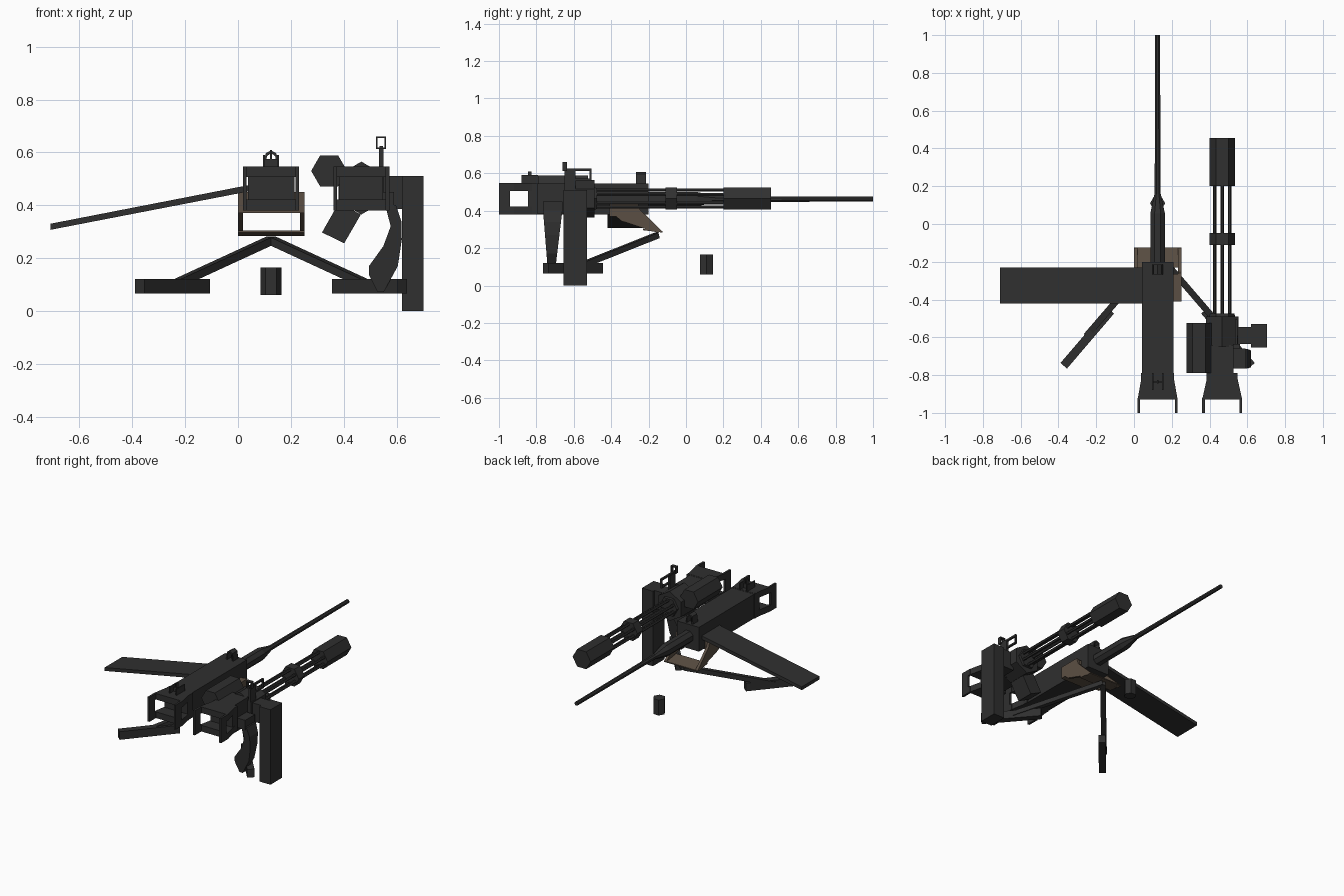
import bpy, bmesh, math
from mathutils import Vector

if "Cube" in bpy.data.objects:
    bpy.data.objects.remove(bpy.data.objects["Cube"])


def material(name, col):
    m = bpy.data.materials.new(name)
    m.diffuse_color = (*col, 1)
    m.use_nodes = True
    m.node_tree.nodes["Principled BSDF"].inputs["Base Color"].default_value = m.diffuse_color
    return m


GREY = material("dark gunmetal", (0.029, 0.029, 0.029))
BROWN = material("brown cradle paint", (0.105, 0.078, 0.057))


def finish(name, rings, mat=GREY):
    """Skin a list of equal-length rings and cap both ends."""
    bm = bmesh.new()
    vs = [[bm.verts.new(p) for p in r] for r in rings]
    n = len(vs[0])
    for a, b in zip(vs, vs[1:]):
        for i in range(n):
            j = (i + 1) % n
            bm.faces.new((a[i], a[j], b[j], b[i]))
    bm.faces.new(vs[0])
    bm.faces.new(vs[-1])
    bmesh.ops.recalc_face_normals(bm, faces=bm.faces)
    me = bpy.data.meshes.new(name)
    bm.to_mesh(me)
    bm.free()
    me.materials.append(mat)
    ob = bpy.data.objects.new(name, me)
    bpy.context.collection.objects.link(ob)
    return ob


def box(name, x0, x1, y0, y1, z0, z1, mat=GREY):
    return finish(name, [[(x0, y0, z), (x1, y0, z), (x1, y1, z), (x0, y1, z)] for z in (z0, z1)], mat)


def extrude_y(name, xz, y0, y1, mat=GREY):
    return finish(name, [[(x, y, z) for x, z in xz] for y in (y0, y1)], mat)


def extrude_x(name, yz, x0, x1, mat=GREY):
    return finish(name, [[(x, y, z) for y, z in yz] for x in (x0, x1)], mat)


def lathe_y(name, cx, cz, steps, n=6, rot=0.0):
    """Round part along y from (y, radius) steps."""
    ang = [rot + 2 * math.pi * i / n for i in range(n)]
    return finish(name, [[(cx + r * math.cos(a), y, cz + r * math.sin(a)) for a in ang] for y, r in steps])


def beam(name, p, q, w, h):
    """Square bar between two points, its width kept level."""
    p, q = Vector(p), Vector(q)
    d = (q - p).normalized()
    s = d.cross(Vector((0, 0, 1))).normalized() * w / 2
    u = s.normalized().cross(d) * h / 2
    return finish(name, [[c - s - u, c + s - u, c + s + u, c - s + u] for c in (p, q)])


def grip_frame(name, cx, w0):
    """Flared rear spade grip: top and bottom blocks plus two side posts."""
    w1 = 0.106
    for part, z0, z1 in (("top", 0.506, 0.547), ("bottom", 0.38, 0.422)):
        finish(f"{name}_{part}", [[(cx - w0, -0.80, z), (cx + w0, -0.80, z), (cx + w1, -0.93, z),
                                   (cx - w1, -0.93, z)] for z in (z0, z1)])
    for s in (-1, 1):
        a, b = sorted((cx + s * w1, cx + s * (w1 - 0.014)))
        box(f"{name}_post", a, b, -1.0, -0.94, 0.38, 0.547)
        for z0, z1 in ((0.38, 0.422), (0.506, 0.547)):
            box(f"{name}_post_arm", a, b, -0.941, -0.92, z0, z1)
    box(f"{name}_front_wall", cx - w0 - 0.005, cx + w0 + 0.005, -0.845, -0.79, 0.38, 0.546)


# ---- heavy gun ----
GX = 0.125
box("heavy_receiver", 0.042, 0.208, -0.80, -0.20, 0.38, 0.545)
grip_frame("heavy_grip", GX, 0.083)
lathe_y("heavy_barrel_jacket", GX, 0.462, [(-0.21, 0.042), (0.055, 0.042), (0.16, 0.018)], 8, math.pi / 8)
lathe_y("heavy_barrel", GX, 0.462, [(0.15, 0.017), (1.0, 0.014)], 8, math.pi / 8)

# sights
for s in (-1, 1):
    box("rear_sight_side", GX + s * 0.026 - 0.004, GX + s * 0.026 + 0.004, -0.88, -0.79, 0.54, 0.59)
    extrude_y("front_sight_ear", [(GX + s * 0.028, 0.54), (GX + s * 0.018, 0.54), (GX + s * 0.016, 0.585),
                                  (GX, 0.598), (GX, 0.608), (GX + s * 0.021, 0.596)], -0.268, -0.215)
box("rear_sight_bar", GX - 0.026, GX + 0.026, -0.84, -0.83, 0.54, 0.575)
box("rear_sight_post", GX - 0.004, GX + 0.004, -0.845, -0.825, 0.54, 0.61)
box("front_sight_post", GX - 0.004, GX + 0.004, -0.245, -0.237, 0.54, 0.59)

# sloping ammunition feed
extrude_y("ammo_feed", [(-0.71, 0.307), (0.06, 0.456), (0.06, 0.48), (-0.71, 0.33)], -0.42, -0.23)

# brown cradle: block, side arms, tip plate
box("cradle_block", 0.0, 0.252, -0.41, -0.265, 0.37, 0.45, BROWN)
arm = [(-0.41, 0.45), (-0.26, 0.45), (-0.245, 0.405), (-0.125, 0.288), (-0.155, 0.283), (-0.345, 0.345), (-0.41, 0.40)]
for x in (0.0, 0.234):
    extrude_x("cradle_arm", arm, x, x + 0.018, BROWN)
extrude_x("cradle_tip_plate", [(-0.125, 0.283), (-0.125, 0.29), (-0.23, 0.304), (-0.23, 0.296)], 0.0, 0.252, BROWN)

# tripod legs, feet and front peg
for s in (-1, 1):
    beam("tripod_leg", (GX, -0.155, 0.268), (GX + s * 0.375, -0.59, 0.095), 0.034, 0.03)
    dx, dy = s * 0.65 * 0.1915, -0.76 * 0.1915
    cx, cy = GX + s * 0.3725, -0.605
    beam("tripod_foot", (cx - dx, cy - dy, 0.0925), (cx + dx, cy + dy, 0.0925), 0.0455, 0.055)
finish("front_peg", [[(GX + 0.04 * math.cos(i * math.pi / 3), 0.11 + 0.04 * math.sin(i * math.pi / 3), z)
                      for i in range(6)] for z in (0.06, 0.165)])

# ---- rotary gun ----
RX, RZ = 0.467, 0.465
for i in range(6):
    a = math.radians(30 + 60 * i)
    lathe_y("rotary_barrel", RX + 0.045 * math.cos(a), RZ + 0.045 * math.sin(a), [(-0.50, 0.0095), (0.21, 0.0095)])
lathe_y("rotary_muzzle", RX, RZ, [(0.20, 0.068), (0.455, 0.068)])
lathe_y("rotary_clamp", RX, RZ, [(-0.11, 0.068), (-0.047, 0.068)])
lathe_y("rotary_barrel_base", RX, RZ, [(-0.53, 0.075), (-0.475, 0.065)])
lathe_y("rotary_body", RX, RZ, [(-0.65, 0.1), (-0.49, 0.1)], 6, math.pi / 6)
box("rotary_rear_body", RX - 0.06, RX + 0.06, -0.81, -0.64, 0.385, 0.545)
grip_frame("rotary_grip", RX, 0.077)
lathe_y("drive_motor", 0.345, 0.53, [(-0.79, 0.068), (-0.525, 0.068)])

# link ejector angled under the body
extrude_y("link_ejector", [(0.318, 0.297), (0.402, 0.256), (0.465, 0.365), (0.382, 0.41)], -0.65, -0.53)

# tall feed chute and its bridge to the body
box("feed_chute", 0.62, 0.703, -0.655, -0.53, 0.0, 0.51)
box("feed_bridge", 0.53, 0.63, -0.635, -0.545, 0.385, 0.51)

# curved hanging belt
belt = [(0.555, 0.41), (0.598, 0.40), (0.618, 0.34), (0.62, 0.27), (0.605, 0.17), (0.552, 0.072), (0.528, 0.072),
        (0.496, 0.135), (0.496, 0.17), (0.55, 0.245), (0.578, 0.32)]
finish("hanging_belt", [[(x, y + (0.41 - z) * k, z) for x, z in belt] for y, k in ((-0.765, 0.08), (-0.66, -0.12))])
box("belt_mount", 0.52, 0.59, -0.765, -0.66, 0.385, 0.45)

# raised sight with ring
SX = 0.542
box("sight_rail", SX - 0.006, SX + 0.006, -0.66, -0.505, 0.612, 0.625)
box("sight_front_post", SX - 0.006, SX + 0.006, -0.515, -0.505, 0.565, 0.62)
box("sight_rear_post", SX - 0.008, SX + 0.008, -0.65, -0.59, 0.50, 0.615)
box("sight_lower_bar", SX - 0.006, SX + 0.006, -0.60, -0.505, 0.56, 0.572)
for s in (-1, 1):
    box("sight_ring_side", SX + s * 0.016 - 0.003, SX + s * 0.016 + 0.003, -0.66, -0.635, 0.612, 0.66)
for z in (0.612, 0.654):
    box("sight_ring_bar", SX - 0.018, SX + 0.018, -0.66, -0.635, z, z + 0.006)
